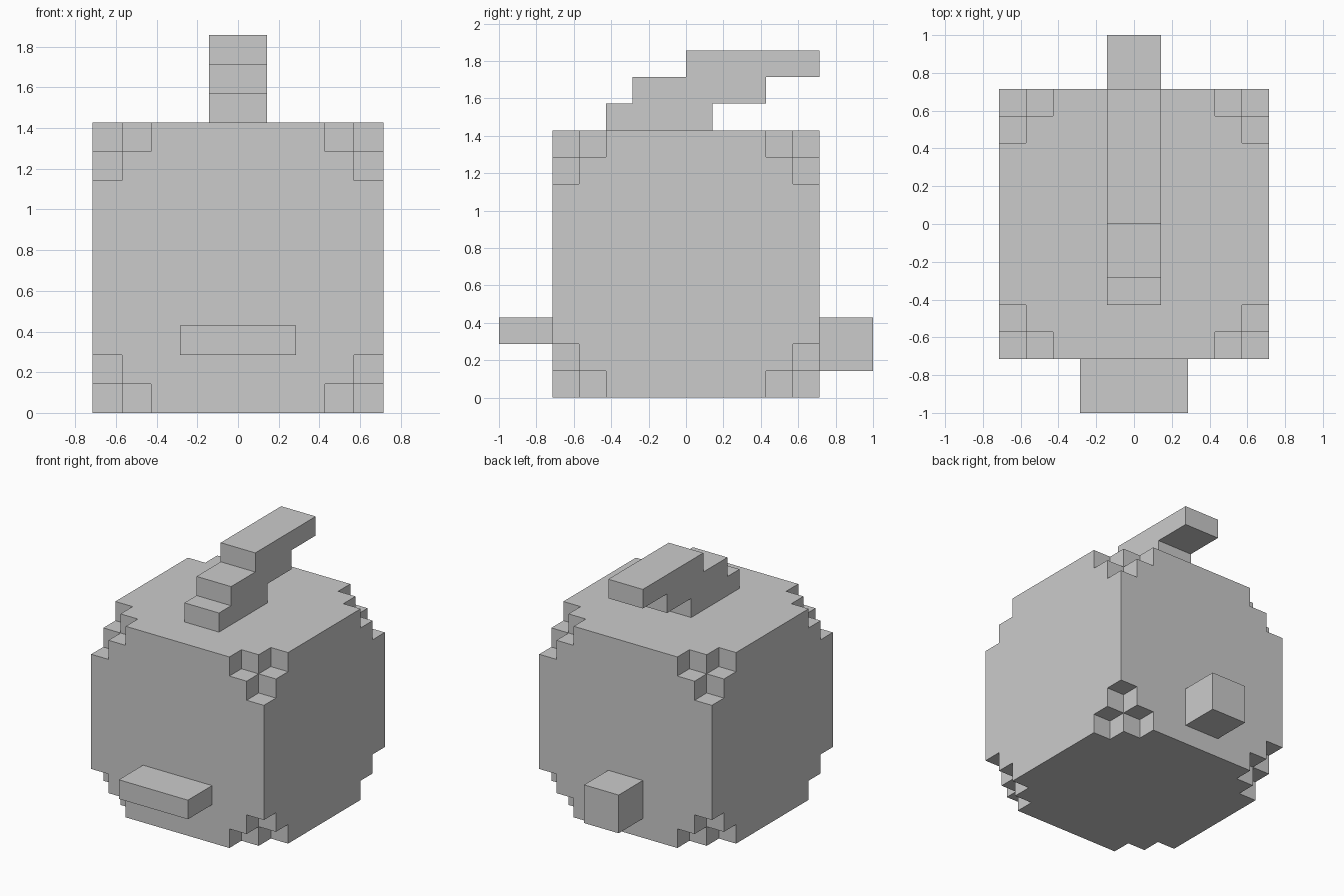
import bpy, bmesh, math
from mathutils import Vector

if "Cube" in bpy.data.objects:
    bpy.data.objects.remove(bpy.data.objects["Cube"])

U = 1 / 7  # one block


def finish(bm, name):
    bmesh.ops.recalc_face_normals(bm, faces=bm.faces)
    mesh = bpy.data.meshes.new(name)
    bm.to_mesh(mesh)
    bm.free()
    obj = bpy.data.objects.new(name, mesh)
    bpy.context.collection.objects.link(obj)
    return obj


def extrude_profile(name, points, half_width):
    """Side profile (y, z) in blocks, extruded across x."""
    bm = bmesh.new()
    face = bm.faces.new([bm.verts.new((-half_width * U, y * U, z * U)) for y, z in points])
    geom = bmesh.ops.extrude_face_region(bm, geom=[face])["geom"]
    verts = [g for g in geom if isinstance(g, bmesh.types.BMVert)]
    bmesh.ops.translate(bm, verts=verts, vec=(2 * half_width * U, 0, 0))
    return finish(bm, name)


def block(name, y0, y1, z0, z1, half_width):
    return extrude_profile(name, [(y0, z0), (y1, z0), (y1, z1), (y0, z1)], half_width)


# Body: 10-block cube with each corner block and its three neighbours removed
N = 10


def solid(c):
    if any(v < 0 or v >= N for v in c):
        return False
    return sum(min(v, N - 1 - v) for v in c) > 1


bm = bmesh.new()
for i in range(N ** 3):
    cell = (i % N, i // N % N, i // N ** 2)
    if not solid(cell):
        continue
    for axis in range(3):
        for side in (-1, 1):
            near = list(cell)
            near[axis] += side
            if solid(near):
                continue
            corners = []
            for a, b in ((-1, -1), (1, -1), (1, 1), (-1, 1)):
                d = [0, 0, 0]
                d[axis], d[(axis + 1) % 3], d[(axis + 2) % 3] = side, a * side, b
                p = Vector(cell) + Vector((0.5, 0.5, 0.5)) + Vector(d) / 2
                corners.append(bm.verts.new((p - Vector((N / 2, N / 2, 0))) * U))
            bm.faces.new(corners)
bmesh.ops.remove_doubles(bm, verts=bm.verts, dist=0.001)
bmesh.ops.dissolve_limit(bm, angle_limit=math.radians(1), verts=bm.verts, edges=bm.edges)
finish(bm, "body")

# Stepped crest leaning backwards
extrude_profile("crest", [(-3, 10), (1, 10), (1, 11), (3, 11), (3, 12), (5, 12),
                          (5, 13), (0, 13), (0, 12), (-2, 12), (-2, 11), (-3, 11)], 1)

# Beak at the front, tail at the back
block("beak", -7, -5, 2, 3, 2)
block("tail", 5, 7, 1, 3, 1)
